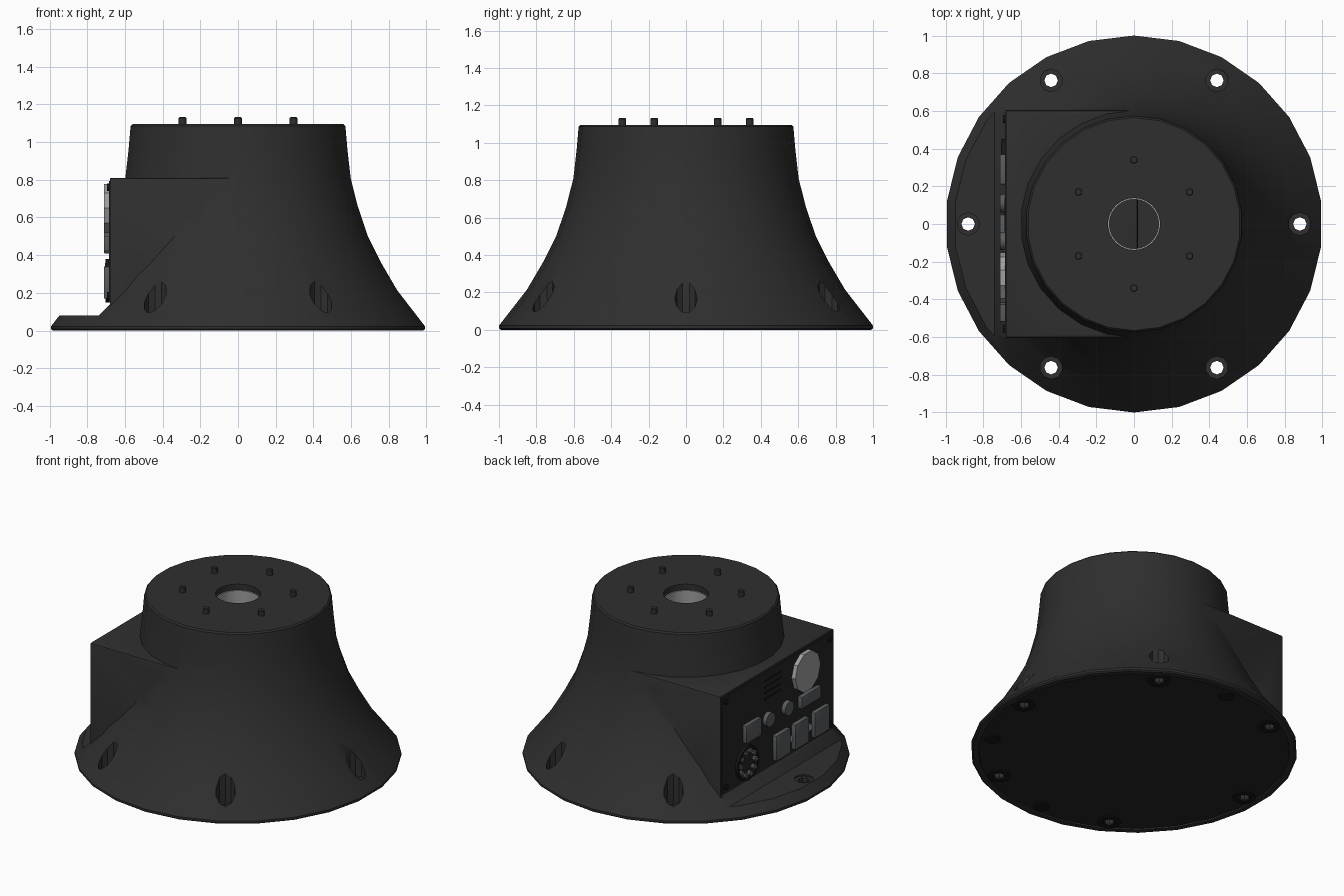
import bpy, bmesh
from math import pi, sin, cos, radians
from mathutils import Matrix, Vector

if "Cube" in bpy.data.objects:
    bpy.data.objects.remove(bpy.data.objects["Cube"])


def material(name, r, g, b):
    m = bpy.data.materials.new(name)
    m.diffuse_color = (r, g, b, 1)
    m.use_nodes = True
    m.node_tree.nodes["Principled BSDF"].inputs["Base Color"].default_value = m.diffuse_color
    return m


DARK = material("dark_shell", .028, .028, .028)
PANEL = material("panel_black", .018, .018, .02)
BLACK = material("black", .009, .009, .009)
STEEL = material("socket_grey", .10, .11, .115)
LIGHT = material("light_metal", .35, .35, .35)
TO_PANEL = Matrix.Rotation(-pi / 2, 4, 'Y')   # local z points out of the panel (-x)


def finish(name, bm, mat):
    bmesh.ops.recalc_face_normals(bm, faces=bm.faces[:])
    me = bpy.data.meshes.new(name)
    bm.to_mesh(me)
    bm.free()
    ob = bpy.data.objects.new(name, me)
    bpy.context.collection.objects.link(ob)
    me.materials.append(mat)
    return ob


def lathe(name, profile, n, mat, loc=(0, 0, 0), rot=None, closed=False):
    """Spin (radius, height) points around z; radius 0 makes a pole."""
    bm = bmesh.new()
    rings = []
    for r, z in profile:
        if r == 0:
            rings.append([bm.verts.new((0, 0, z))] * n)
        else:
            rings.append([bm.verts.new((r * cos(pi / 2 + 2 * pi * i / n),
                                        r * sin(pi / 2 + 2 * pi * i / n), z)) for i in range(n)])
    pairs = list(zip(rings, rings[1:])) + ([(rings[-1], rings[0])] if closed else [])
    for a, b in pairs:
        for i in range(n):
            j = (i + 1) % n
            bm.faces.new(list(dict.fromkeys((a[i], a[j], b[j], b[i]))))
    bm.transform(Matrix.Translation(loc) @ (rot or Matrix.Identity(4)))
    return finish(name, bm, mat)


def disc(name, r, h, n, mat, loc, rot=None):
    return lathe(name, [(0, 0), (r, 0), (r, h), (0, h)], n, mat, loc, rot)


def box(name, lo, hi, mat, bevel=0):
    bm = bmesh.new()
    lo, hi = Vector(lo), Vector(hi)
    bmesh.ops.create_cube(bm, size=1, matrix=Matrix.Translation((lo + hi) / 2)
                          @ Matrix.Diagonal((*(hi - lo), 1)))
    if bevel:
        bmesh.ops.bevel(bm, geom=bm.edges[:], offset=bevel, segments=2, profile=.5, affect='EDGES')
    return finish(name, bm, mat)


def boolean(ob, other, op, keep=False):
    mod = ob.modifiers.new("bool", 'BOOLEAN')
    mod.operation, mod.object, mod.solver = op, other, 'EXACT'
    bpy.context.view_layer.objects.active = ob
    bpy.ops.object.modifier_apply(modifier=mod.name)
    if not keep:
        bpy.data.objects.remove(other)


def around(r, deg, z=0):
    return (r * cos(radians(deg)), r * sin(radians(deg)), z)


# flared pedestal shell with top bore and recessed underside
body = lathe("pedestal_body", [
    (0, .75), (.138, .75), (.138, 1.095), (.565, 1.095), (.574, 1.086), (.585, .96), (.602, .81),
    (.64, .66), (.694, .5), (.765, .36), (.85, .215), (1, .022), (1, .008), (.99, 0), (.955, 0),
    (.955, .02), (0, .02)], 26, DARK)

# connector housing merged into the rear side of the shell
boolean(body, box("housing", (-.69, -.604, .045), (.02, .604, .81), DARK, .012), 'UNION')

# flat ledge in front of the connector panel
bm = bmesh.new()
ledge = [(-1.2, .08), (-.74, .08), (-.68, .14), (-.68, 1.2), (-1.2, 1.2)]
face = bm.faces.new([bm.verts.new((x, -.85, z)) for x, z in ledge])
ext = bmesh.ops.extrude_face_region(bm, geom=[face])
bmesh.ops.translate(bm, vec=(0, 1.7, 0), verts=[v for v in ext["geom"] if isinstance(v, bmesh.types.BMVert)])
boolean(body, finish("ledge_cutter", bm, DARK), 'DIFFERENCE')

# base plate, counterbored mounting holes and their collars
plate = disc("base_plate", .953, .012, 26, PANEL, (0, 0, .008))
for k in range(6):
    p = around(.88, 60 * k)
    boolean(body, disc("counterbore", .06, .5, 10, DARK, (p[0], p[1], .07)), 'DIFFERENCE')
    hole = disc("hole", .036, .4, 8, DARK, (p[0], p[1], -.1))
    boolean(body, hole, 'DIFFERENCE', keep=True)
    boolean(plate, hole, 'DIFFERENCE')
    lathe("hole_collar", [(.037, .001), (.072, .001), (.072, .01), (.037, .01)], 12, BLACK,
          (p[0], p[1], 0), closed=True)
for a in (-30, -90, 90):
    disc("base_screw", .05, .012, 12, BLACK, around(.88, a))

# light liner inside the top bore
lathe("bore_liner", [(.138, .752), (.138, 1.055), (.131, 1.055), (.131, .752)], 26, LIGHT, closed=True)

# six locating pins on the top face
for k in range(6):
    lathe("top_pin", [(0, -.02), (.02, -.02), (.02, .032), (.016, .037), (0, .037)], 12, DARK,
          around(.34, 30 + 60 * k, 1.095))

# connector panel with corner screws and vent slots
X = -.684
box("connector_panel", (X, -.59, .15), (-.67, .59, .795), PANEL)
for y in (-.555, .555):
    for z in (.185, .76):
        disc("panel_screw", .02, .012, 8, BLACK, (X + .002, y, z), TO_PANEL)
for z in (.61, .65, .69, .73):
    box("vent_slot", (X - .003, -.04, z), (X + .005, .14, z + .012), BLACK)


# sockets and round knobs: (name, y min, y max, z min, z max)
for name, y0, y1, z0, z1 in (
        ("small_socket", -.43, -.22, .42, .50),
        ("square_socket", .21, .37, .41, .53),
        ("port_socket", -.10, .05, .17, .34),
        ("port_socket", -.30, -.15, .17, .34),
        ("port_socket", -.52, -.36, .17, .34)):
    box(name, (-.712, y0, z0), (X + .005, y1, z1), STEEL, .005)
for y in (-.09, .11):
    disc("round_jack", .048, .03, 12, STEEL, (X + .002, y, .475), TO_PANEL)
for y in (-.125, -.33):
    disc("indicator", .024, .014, 10, LIGHT, (X + .002, y, .25), TO_PANEL)
disc("power_connector", .135, .03, 10, LIGHT, (X + .002, -.285, .65), TO_PANEL)

# round multi-pin port
port = (X + .002, .335, .265)
lathe("pin_port_ring", [(.098, 0), (.115, 0), (.115, .02), (.098, .02)], 20, BLACK, port, TO_PANEL, True)
for k in range(10):
    a = 2 * pi * k / 10
    disc("port_pin", .017, .024, 8, STEEL,
         (port[0], port[1] + .08 * cos(a), port[2] + .08 * sin(a)), TO_PANEL)

# smooth curved walls, keep hard edges
bpy.ops.object.select_all(action='SELECT')
bpy.context.view_layer.objects.active = body
bpy.ops.object.shade_smooth_by_angle(angle=radians(32))
